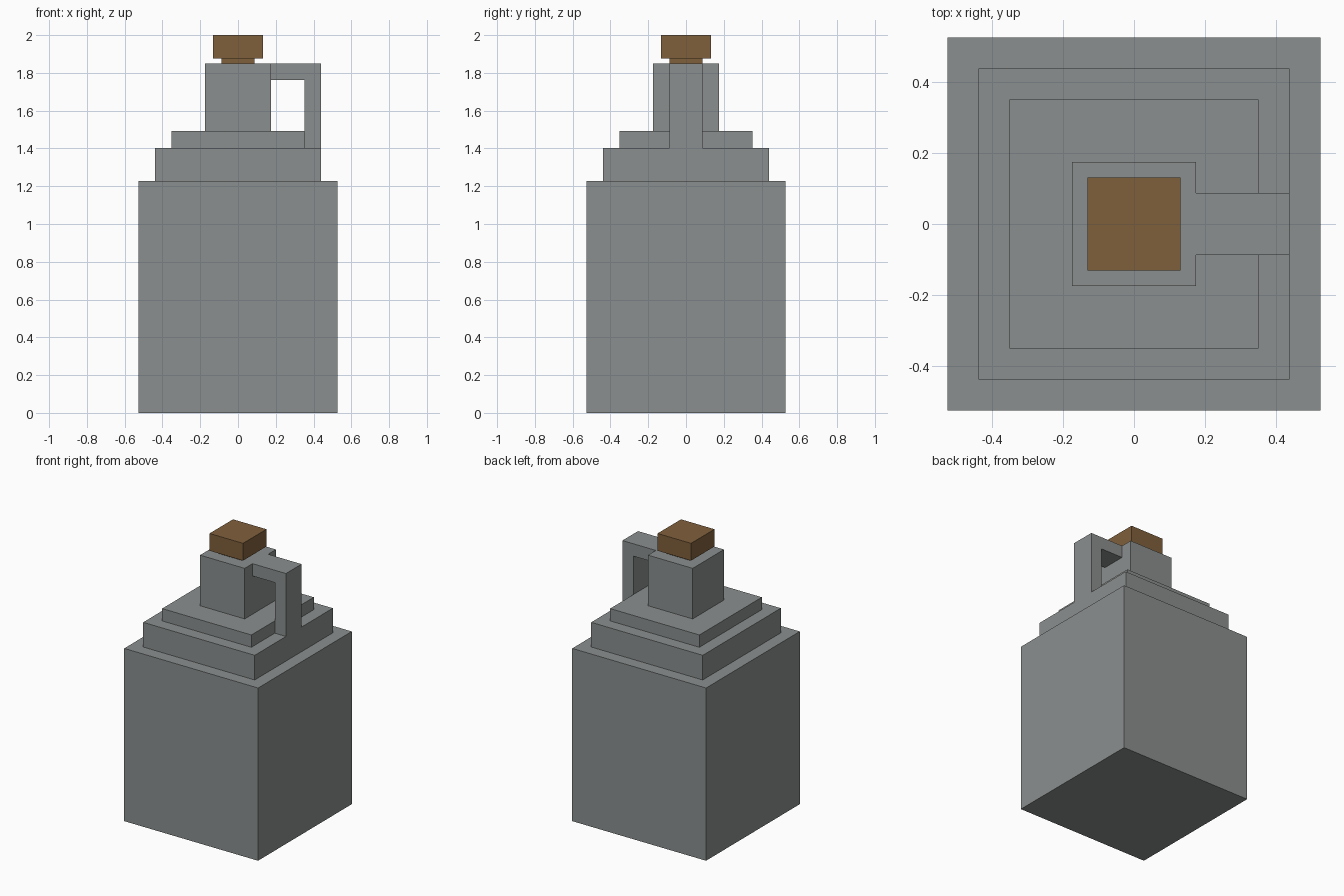
import bpy
import bmesh

cube = bpy.data.objects.get("Cube")
if cube:
    bpy.data.objects.remove(cube, do_unlink=True)

U = 2 / 22.8  # one grid step of the blocky design


def material(name, rgb):
    m = bpy.data.materials.new(name)
    m.use_nodes = True
    colour = (*rgb, 1)
    m.diffuse_color = colour
    bsdf = m.node_tree.nodes["Principled BSDF"]
    bsdf.inputs["Base Color"].default_value = colour
    bsdf.inputs["Roughness"].default_value = 0.8
    return m


def prism(name, outline, depth, mat):
    """Extrude a closed outline of 3D points along the depth vector."""
    bm = bmesh.new()
    face = bm.faces.new([bm.verts.new(p) for p in outline])
    ext = bmesh.ops.extrude_face_region(bm, geom=[face])
    verts = [g for g in ext["geom"] if isinstance(g, bmesh.types.BMVert)]
    bmesh.ops.translate(bm, vec=depth, verts=verts)
    bmesh.ops.recalc_face_normals(bm, faces=bm.faces)
    mesh = bpy.data.meshes.new(name)
    bm.to_mesh(mesh)
    bm.free()
    mesh.materials.append(mat)
    obj = bpy.data.objects.new(name, mesh)
    bpy.context.collection.objects.link(obj)
    return obj


def block(name, half, z0, z1, mat):
    """Square block centred on the z axis, sized in grid steps."""
    h = half * U
    square = [(-h, -h, z0 * U), (h, -h, z0 * U), (h, h, z0 * U), (-h, h, z0 * U)]
    return prism(name, square, (0, 0, (z1 - z0) * U), mat)


stone = material("grey stoneware", (0.258, 0.275, 0.273))
cork = material("brown cork", (0.216, 0.117, 0.045))

# Jug body with stepped shoulders and neck
block("body", 6, 0, 14, stone)
block("lower_shoulder", 5, 14, 16, stone)
block("upper_shoulder", 4, 16, 17, stone)
block("neck", 2, 17, 21.1, stone)

# Stopper: narrow stem under a wider cap
block("stopper_stem", 1, 21.1, 21.4, cork)
block("stopper_cap", 1.5, 21.4, 22.8, cork)

# Hooked handle from the neck down to the lower shoulder
hook = [(2, 21.1), (2, 20.1), (4, 20.1), (4, 16), (5, 16), (5, 21.1)]
prism("handle", [(x * U, -U, z * U) for x, z in hook], (0, 2 * U, 0), stone)
